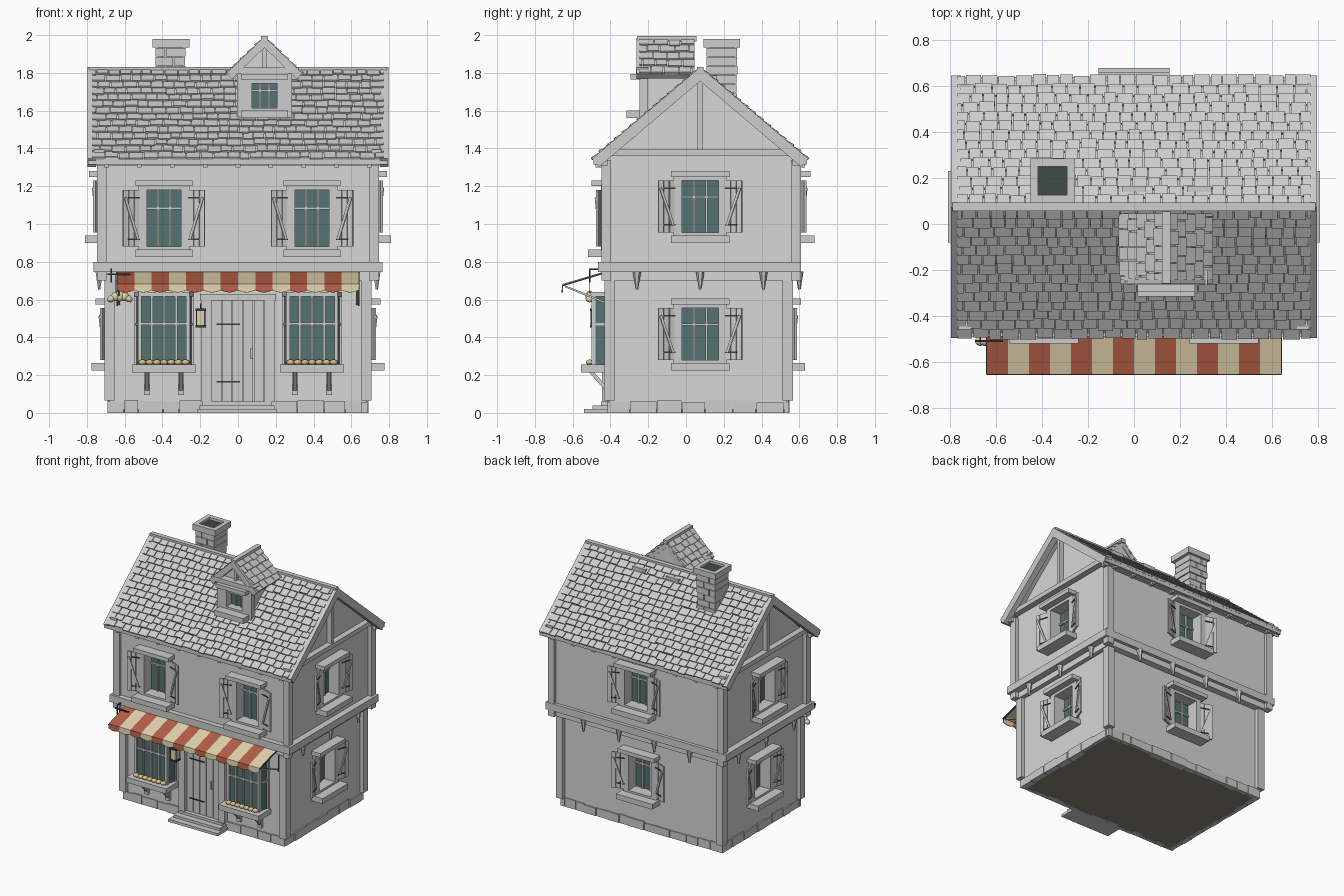
import bpy, bmesh, random
from math import pi, cos, sin, radians
from mathutils import Matrix, Vector

random.seed(4)
if "Cube" in bpy.data.objects:
    bpy.data.objects.remove(bpy.data.objects["Cube"])


def material(name, rgb):
    m = bpy.data.materials.new(name)
    m.use_nodes = True
    m.diffuse_color = (*rgb, 1)
    m.node_tree.nodes["Principled BSDF"].inputs["Base Color"].default_value = (*rgb, 1)
    return m


STONE = material("pale_grey", (0.61, 0.61, 0.61))
PLASTER = material("light_plaster", (0.68, 0.68, 0.68))
GLASS = material("teal_glass", (0.095, 0.17, 0.16))
IRON = material("dark_iron", (0.04, 0.045, 0.045))
RED = material("brick_red", (0.47, 0.115, 0.065))
CREAM = material("cream", (0.76, 0.65, 0.42))
BREAD = material("golden_bread", (0.7, 0.52, 0.26))
EARTH = material("dark_olive", (0.26, 0.24, 0.18))
SOOT = material("soot_green", (0.05, 0.07, 0.06))
CY = 0.075  # ridge line in y
I = Matrix()
T, S = Matrix.Translation, Matrix.Diagonal


def R(a, axis):
    return Matrix.Rotation(a, 4, axis)


def finish(bm, name, *mats):
    me = bpy.data.meshes.new(name)
    bmesh.ops.recalc_face_normals(bm, faces=bm.faces[:])
    bm.to_mesh(me)
    bm.free()
    for m in mats:
        me.materials.append(m)
    ob = bpy.data.objects.new(name, me)
    bpy.context.collection.objects.link(ob)
    return ob


def box(x0, x1, y0, y1, z0, z1):
    """Matrix that turns a unit cube into the given extents."""
    return T(((x0 + x1) / 2, (y0 + y1) / 2, (z0 + z1) / 2)) @ S((x1 - x0, y1 - y0, z1 - z0, 1))


def rod(p, q, w, d=None):
    p, q = Vector(p), Vector(q)
    return T((p + q) / 2) @ (q - p).to_track_quat('Z', 'Y').to_matrix().to_4x4() @ S((w, d or w, (q - p).length, 1))


def boxes(name, mat, cubes, M=I):
    bm = bmesh.new()
    for c in cubes:
        bmesh.ops.create_cube(bm, size=1, matrix=M @ c)
    return finish(bm, name, mat)


def prism(name, mat, pts, h, M=I):
    """Extrude an xy outline along local z."""
    bm = bmesh.new()
    f = bm.faces.new([bm.verts.new((x, y, 0)) for x, y in pts])
    up = bmesh.ops.extrude_face_region(bm, geom=[f])["geom"]
    bmesh.ops.translate(bm, verts=[v for v in up if isinstance(v, bmesh.types.BMVert)], vec=(0, 0, h))
    bm.transform(M)
    return finish(bm, name, mat)


def balls(name, mat, mats):
    bm = bmesh.new()
    for m in mats:
        bmesh.ops.create_icosphere(bm, subdivisions=2, radius=1, matrix=m)
    ob = finish(bm, name, mat)
    ob.data.shade_smooth()


cuts = []


def window(name, x, y, yaw, z0, z1, w, d=.065, shutters=True):
    """Framed window with its glass set d behind the wall face."""
    M = T((x, y, 0)) @ R(yaw, 'Z')
    a, h = w / 2, z1 - z0
    cuts.append(M @ box(-a - .02, a + .02, -.1, d + .02, z0 - .02, z1 + .02))
    boxes(name + "_glass", GLASS, [box(-a, a, d, d + .01, z0, z1)], M)
    bars = [box(s * a / 3 - .005, s * a / 3 + .005, d - .012, d, z0, z1) for s in (-1, 1)]
    bars.append(box(-a, a, d - .012, d, z0 + h * .66, z0 + h * .66 + .012))
    boxes(name + "_bars", STONE, bars, M)
    frame = [box(s * (a + .018) - .022, s * (a + .018) + .022, -.025, d + .02, z0 - .02, z1 + .025) for s in (-1, 1)]
    frame += [box(-a, a, -.025, d + .02, z1, z1 + .025), box(-a, a, -.025, d + .02, z0 - .02, z0),
              box(-a - .055, a + .055, -.075, .02, z1 + .02, z1 + .05),
              box(-a - .055, a + .055, -.095, .02, z0 - .055, z0 - .015)]
    boxes(name + "_frame", STONE, frame, M)
    for s in (-1, 1) if shutters else ():
        # open shutter leaf, hinged at the jamb and swung a little off the wall
        H = M @ T((s * (a + .036), -.012, 0)) @ R(-s * radians(18), 'Z')
        leaf = [box(*sorted((s * (.002 + i * .031), s * (.03 + i * .031))), -.012, 0, z0, z1) for i in range(3)]
        leaf.append(rod((s * .012, -.016, z0 + .04), (s * .082, -.016, z1 - .04), .008, .014))
        boxes(name + "_shutter", STONE, leaf, H)
        boxes(name + "_shutter_straps", IRON, [box(*sorted((0, s * .065)), -.016, -.01, z - .004, z + .004)
                                               for z in (z0 + .04, z1 - .04)], H)


def slope(name, M, length, half, rows, tw):
    """Roof slab with overlapping tiles; local y runs up to the ridge."""
    boxes(name + "_slab", STONE, [box(-half, half, -length, 0, -.03, 0)], M)
    tiles, step = [], length / rows
    for r in range(rows):
        x = -half - (tw / 2 if r % 2 else 0)
        while x < half - .005:
            w = tw * random.uniform(.75, 1.2)
            x0, x1 = max(x, -half), min(x + w - .005, half)
            if x1 - x0 > .01:
                y = -length + (r + .5) * step + random.uniform(-.006, .006)
                tiles.append(T(((x0 + x1) / 2, y, .008)) @ R(-.16, 'X') @ S((x1 - x0, step * 1.1, .014, 1)))
            x += w
    boxes(name + "_tiles", STONE, tiles, M)


# Storeys, floor and corner posts
lower = boxes("lower_walls", PLASTER, [box(-.68, .68, -.405, .535, .02, .72)])
upper = boxes("upper_walls", PLASTER, [box(-.715, .715, -.425, .585, .70, 1.35)])
boxes("floor_underside", EARTH, [box(-.675, .675, -.40, .53, .004, .021)])
posts = []
for s in (-1, 1):
    for yl, yu in ((-.403, -.422), (.538, .582)):
        posts += [box(s * .68 - .028, s * .68 + .028, yl - .028, yl + .028, .065, .70),
                  box(s * .72 - .026, s * .72 + .026, yu - .026, yu + .026, .70, 1.34)]
boxes("corner_posts", STONE, posts)
boxes("storey_band", STONE, [box(-.765, .765, -.465, .61, .745, .80)])
boxes("eaves_beam", STONE, [box(-.77, .77, y - .025, y + .025, 1.31, 1.35) for y in (-.44, .59)])
boxes("eaves_fascia", STONE, [box(-.795, .795, y - .008, y + .008, 1.315, 1.35) for y in (-.482, .632)])

# Foundation stones round the perimeter
stones = []
for a0, a1, fixed, along_x in ((-.69, .69, -.405, True), (-.69, .69, .535, True), (-.405, .535, -.68, False), (-.405, .535, .68, False)):
    a = a0
    while a < a1 - .03:
        b, d, h = min(a + random.uniform(.07, .15), a1), random.uniform(.006, .012), random.uniform(.055, .068)
        e = (fixed - d, fixed + random.uniform(.01, .04) * (1 if fixed < 0 else -1))
        e = sorted((fixed + (d if fixed > 0 else -d), e[1]))
        stones.append(box(a, b - .004, *e, 0, h) if along_x else box(*e, a, b - .004, 0, h))
        a = b
boxes("foundation_stones", STONE, stones)

# Pointed brackets under the storey band
bm = bmesh.new()
spots = [(s * .735, CY + d) for s in (-1, 1) for d in (-.335, 0, .335)] + [(x, .6) for x in (-.45, -.15, .15, .45)]
for x, y in spots:
    bmesh.ops.create_cone(bm, cap_ends=True, segments=6, radius1=.007, radius2=.022, depth=.095, matrix=T((x, y, .70)))
finish(bm, "band_brackets", STONE)

# Windows of both storeys
for s in (-1, 1):
    window("upper_front_window", s * .392, -.425, 0, .88, 1.18, .19)
for i, z in enumerate((.28, .955)):
    n = ("lower", "upper")[i]
    x, y = ((.68, .535), (.715, .585))[i]
    window(n + "_right_window", x, CY, pi / 2, z, z + .275, .20)
    window(n + "_left_window", -x, CY, -pi / 2, z, z + .275, .20)
    window(n + "_back_window", 0, y, pi, z, z + .275, .20)

# Main roof with gables, barge boards and ridge
YZ = Matrix(((0, 0, 1, 0), (1, 0, 0, 0), (0, 1, 0, 0), (0, 0, 0, 1)))
prism("gable_walls", PLASTER, [(-.425, 1.34), (.585, 1.34), (CY, 1.79)], 1.43, T((-.715, 0, 0)) @ YZ)
for n, yaw in (("front", 0), ("back", pi)):
    M = T((0, CY, 1.815)) @ R(yaw, 'Z') @ R(radians(40.3), 'X')
    slope(n + "_roof", M, .735, .77, 14, .066)
    boxes(n + "_barge_boards", STONE, [box(s * .775 - .022, s * .775 + .022, -.74, .01, -.045, .012) for s in (-1, 1)], M)
boxes("ridge_cap", STONE, [box(-.79, .79, CY - .018, CY + .018, 1.79, 1.832)])
boxes("gable_timbers", STONE, [c for s in (-1, 1) for c in (
    box(s * .73 - .02, s * .73 + .02, CY - .014, CY + .014, 1.36, 1.79),
    box(s * .735 - .025, s * .735 + .025, -.46, .61, 1.36, 1.395))])
boxes("rafter_ends", STONE, [box(x - .012, x + .012, y - .02, y + .02, 1.3, 1.325)
                             for x in [i * .174 for i in range(-4, 5)] for y in (-.46, .61)])

# Chimney of stacked bricks with a hollow cap
courses = []
for i in range(7):
    z, j = 1.60 + i * .048, random.uniform(0, .008)
    split = -.36 + (.02 if i % 2 else -.025)
    for a, b in ((-.43 - j, split - .003), (split + .003, -.285 + j)):
        courses.append(box(a, b, .115 - j, .265 + j, z, z + .044))
courses.append(box(-.42, -.295, .125, .255, 1.6, 1.94))
boxes("chimney_stack", STONE, courses)
rim = [box(x - .017, x + .017, .092, .285, 1.935, 1.98) for x in (-.435, -.275)]
rim += [box(-.42, -.29, y - .017, y + .017, 1.935, 1.98) for y in (.109, .268)]
boxes("chimney_cap", STONE, rim)
boxes("chimney_flue", SOOT, [box(-.42, -.29, .12, .26, 1.935, 1.962)])

# Dormer
DX = .14
dormer = boxes("dormer_body", PLASTER, [box(DX - .125, DX + .125, -.21, .05, 1.56, 1.80)])
prism("dormer_gable", PLASTER, [(DX - .16, 1.80), (DX + .16, 1.80), (DX, 1.96)], .25, T((0, .04, 0)) @ R(pi / 2, 'X'))
window("dormer_window", DX, -.22, 0, 1.615, 1.745, .14, .035, False)
boxes("dormer_posts", STONE, [box(DX + s * .125 - .02, DX + s * .125 + .02, -.245, -.2, 1.56, 1.80) for s in (-1, 1)]
      + [box(DX - .18, DX + .18, -.265, -.2, 1.795, 1.828), box(DX - .01, DX + .01, -.235, -.2, 1.81, 1.96)])
for n, yaw in (("right", pi / 2), ("left", -pi / 2)):
    M = T((DX, -.1, 1.975)) @ R(yaw, 'Z') @ R(radians(44), 'X')
    slope("dormer_" + n + "_roof", M, .265, .145, 5, .07)
    s = -1 if yaw > 0 else 1
    boxes("dormer_" + n + "_barge", STONE, [box(s * .15 - .012, s * .15 + .012, -.268, 0, -.03, .012)], M)
boxes("dormer_ridge", STONE, [box(DX - .018, DX + .018, -.26, .055, 1.965, 1.995)])
boxes("dormer_beam_ends", STONE, [box(x - .053, x + .053, .14, .165, 1.75, 1.785) for x in (0, .285)])

# Window openings cut into the walls
cutter = boxes("opening_cutter", PLASTER, cuts)
for wall in (lower, upper, dormer):
    m = wall.modifiers.new("openings", 'BOOLEAN')
    m.operation, m.object, m.solver = 'DIFFERENCE', cutter, 'EXACT'
    bpy.context.view_layer.objects.active = wall
    bpy.ops.object.modifier_apply(modifier=m.name)
bpy.data.objects.remove(cutter)

# Bay shop windows with sills, props and bread on show
for s in (-1, 1):
    M = T((s * .392, -.405, 0))
    outline = [(-.148, 0), (-.128, -.085), (.128, -.085), (.148, 0)]
    prism("bay_glass", GLASS, outline, .37, M @ T((0, 0, .255)))
    frame = [rod((x, y, .255), (x, y, .625), .02) for x, y in outline]
    frame += [box(x - .006, x + .006, -.094, -.08, .255, .625) for x in (-.065, 0, .065)]
    frame += [box(-.135, .135, -.094, -.08, .465, .478)]
    frame += [rod((t * .146, 0, .47), (t * .13, -.085, .47), .013) for t in (-1, 1)]
    boxes("bay_frame", STONE, frame, M)
    prism("bay_roof", STONE, [(x * 1.06, y * 1.18) for x, y in outline], .025, M @ T((0, 0, .615)))
    boxes("bay_sill", STONE, [box(-.17, .17, -.15, 0, .215, .255)], M)
    boxes("bay_props", STONE, [c for x in (-.09, .09) for c in (
        box(x - .016, x + .016, -.022, 0, .095, .215), rod((x, -.1, .22), (x, -.01, .12), .02))], M)
    balls("bread_loaves", BREAD, [M @ T((i * .038, -.105, .268)) @ S((.022, .02, .015, 1)) for i in range(-3, 4)])

# Door, surround, hardware and steps
boxes("door_planks", STONE, [box(-.14 + i * .056, -.088 + i * .056, -.42, -.4, .06, .60) for i in range(5)])
boxes("door_surround", STONE, [box(s * .168 - .027, s * .168 + .027, -.445, -.4, .06, .60) for s in (-1, 1)]
      + [box(-.2, .2, -.45, -.4, .595, .63)])
boxes("door_hinges", IRON, [box(-.115, .01, -.426, -.418, z - .004, z + .004) for z in (.165, .47)])
boxes("door_handle", BREAD, [box(.066, .08, -.435, -.418, .285, .34)])
boxes("steps", STONE, [box(-.215 + i * .012, .205 - i * .012, -.54 + i * .045, -.4, i * .02, i * .02 + .02) for i in range(3)])

# Striped awning with scalloped valance, arms and stays
bm = bmesh.new()
N, W = 14, 1.28 / 14
for i in range(N):
    x0 = -.64 + i * W
    top = [bm.verts.new((x0 + a, y, z)) for a, y, z in ((0, -.42, .752), (W, -.42, .752), (W, -.655, .682), (0, -.655, .682))]
    low = [bm.verts.new((x0 + W * k / 6, -.658, .65 - .012 * sin(pi * k / 6))) for k in range(7)]
    for f in (bm.faces.new(top), bm.faces.new([top[3], top[2]] + low[::-1])):
        f.material_index = i % 2
awning = finish(bm, "awning", RED, CREAM)
awning.modifiers.new("cloth", 'SOLIDIFY').thickness = .006
boxes("awning_arms", IRON, [c for s in (-1, 1) for c in (
    rod((s * .64, -.42, .745), (s * .64, -.655, .674), .008), box(s * .638 - .004, s * .638 + .004, -.42, -.41, .565, .755))])
boxes("awning_stays", STONE, [rod((s * .63, -.64, .67), (s * .63, -.405, .575), .01) for s in (-1, 1)])

# Lantern beside the door
boxes("lantern_glass", CREAM, [box(-.22, -.176, -.502, -.458, .465, .54)])
boxes("lantern_frame", IRON, [box(-.226, -.17, -.508, -.452, z, z + .012) for z in (.453, .54)]
      + [box(x - .003, x + .003, y - .003, y + .003, .46, .545) for x in (-.22, -.176) for y in (-.502, -.458)]
      + [rod((-.198, -.48, .55), (-.198, -.48, .58), .008), rod((-.198, -.48, .575), (-.198, -.4, .575), .008)])

# Hanging crescent roll sign
arc = [i * .45 for i in range(-2, 3)]
balls("crescent_sign", CREAM, [T((-.625 + .058 * sin(a), -.51, .582 + .036 * cos(a))) @ R(a * .6, 'Y')
                               @ S((.024, .022, .03 - .013 * abs(a), 1)) for a in arc])
boxes("sign_bracket", IRON, [rod((-.69, -.51, .735), (-.57, -.51, .735), .008), rod((-.67, -.51, .76), (-.67, -.42, .76), .008),
                             rod((-.67, -.51, .69), (-.67, -.51, .765), .008)]
      + [rod((x, -.51, .61), (x, -.51, .735), .004) for x in (-.65, -.6)])
